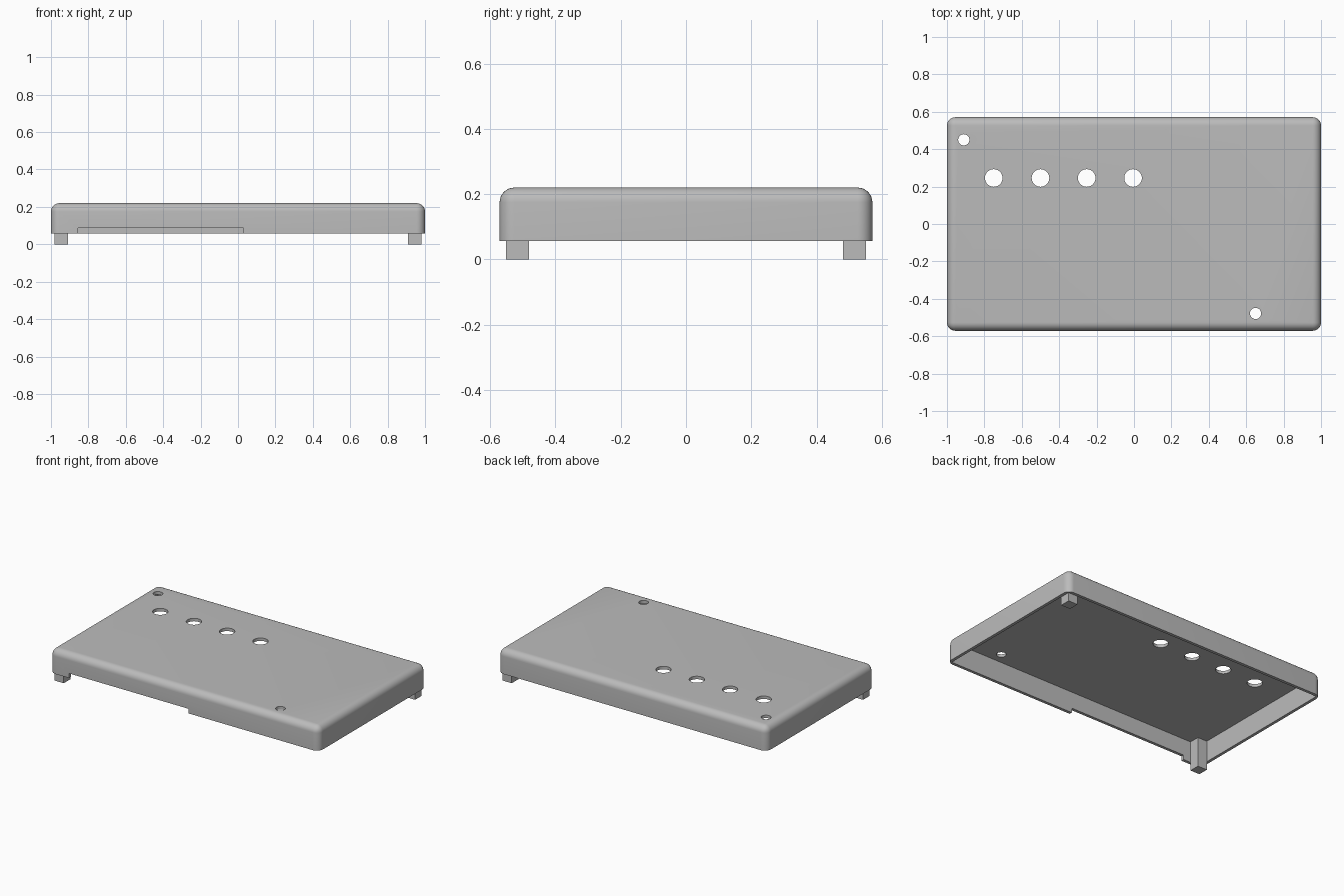
import bpy
import bmesh
import math
from mathutils import Matrix, Vector

if "Cube" in bpy.data.objects:
    bpy.data.objects.remove(bpy.data.objects["Cube"], do_unlink=True)

HALF_X, HALF_Y = 1.0, 0.571
RIM, TOP = 0.057, 0.22
WALL, FILLET = 0.02, 0.045
FOOT = 0.07

grey = bpy.data.materials.new("plain grey")
grey.use_nodes = True
colour = (0.5, 0.5, 0.5, 1)
grey.diffuse_color = colour
grey.node_tree.nodes["Principled BSDF"].inputs["Base Color"].default_value = colour


def add_object(name, bm):
    mesh = bpy.data.meshes.new(name)
    bm.to_mesh(mesh)
    bm.free()
    mesh.materials.append(grey)
    obj = bpy.data.objects.new(name, mesh)
    bpy.context.collection.objects.link(obj)
    return obj


def box_mesh(low, high):
    low, high = Vector(low), Vector(high)
    bm = bmesh.new()
    bmesh.ops.create_cube(bm, size=1, matrix=Matrix.Translation((low + high) / 2)
                          @ Matrix.Diagonal((*(high - low), 1)))
    return bm


def select_only(obj):
    bpy.ops.object.select_all(action="DESELECT")
    obj.select_set(True)
    bpy.context.view_layer.objects.active = obj


def cut(obj, cutter):
    cutter.hide_render = True
    mod = obj.modifiers.new("cut", "BOOLEAN")
    mod.operation = "DIFFERENCE"
    mod.solver = "EXACT"
    mod.object = cutter
    select_only(obj)
    bpy.ops.object.modifier_apply(modifier=mod.name)
    bpy.data.objects.remove(cutter, do_unlink=True)


# Cover: block rounded everywhere except along its bottom rim
bm = box_mesh((-HALF_X, -HALF_Y, RIM), (HALF_X, HALF_Y, TOP))
rounded = [e for e in bm.edges if max(v.co.z for v in e.verts) > RIM + 0.01]
bmesh.ops.bevel(bm, geom=rounded, offset=FILLET, segments=8, profile=0.5,
                affect="EDGES", clamp_overlap=True)
cover = add_object("cover", bm)

# Hollow underside
cut(cover, add_object("cavity_cutter", box_mesh(
    (WALL - HALF_X, WALL - HALF_Y, 0), (HALF_X - WALL, HALF_Y - WALL, TOP - WALL))))

# Slot along the lower front wall
cut(cover, add_object("slot_cutter", box_mesh(
    (-0.855, -HALF_Y - 0.05, 0), (0.03, WALL / 2 - HALF_Y + 0.02, 0.088))))

# Row of large holes and two small screw holes
holes = [(x, 0.246, 0.047) for x in (-0.75, -0.5, -0.253, -0.005)]
holes += [(-0.91, 0.45, 0.03), (0.65, -0.478, 0.03)]
bm = bmesh.new()
for x, y, radius in holes:
    bmesh.ops.create_cone(bm, cap_ends=True, segments=40, radius1=radius,
                          radius2=radius, depth=0.2,
                          matrix=Matrix.Translation((x, y, TOP)))
cut(cover, add_object("hole_cutter", bm))

select_only(cover)
bpy.ops.object.shade_smooth_by_angle(angle=math.radians(30))

# Square posts in two opposite corners, reaching up to the ceiling
for name, side in (("front_right_foot", -1), ("back_left_foot", 1)):
    bm = box_mesh((-FOOT / 2, -FOOT / 2, 0), (FOOT / 2, FOOT / 2, TOP - WALL + 0.002))
    foot = add_object(name, bm)
    foot.location = (side * (HALF_X - WALL - FOOT / 2),
                     side * (HALF_Y - WALL - FOOT / 2), 0)
